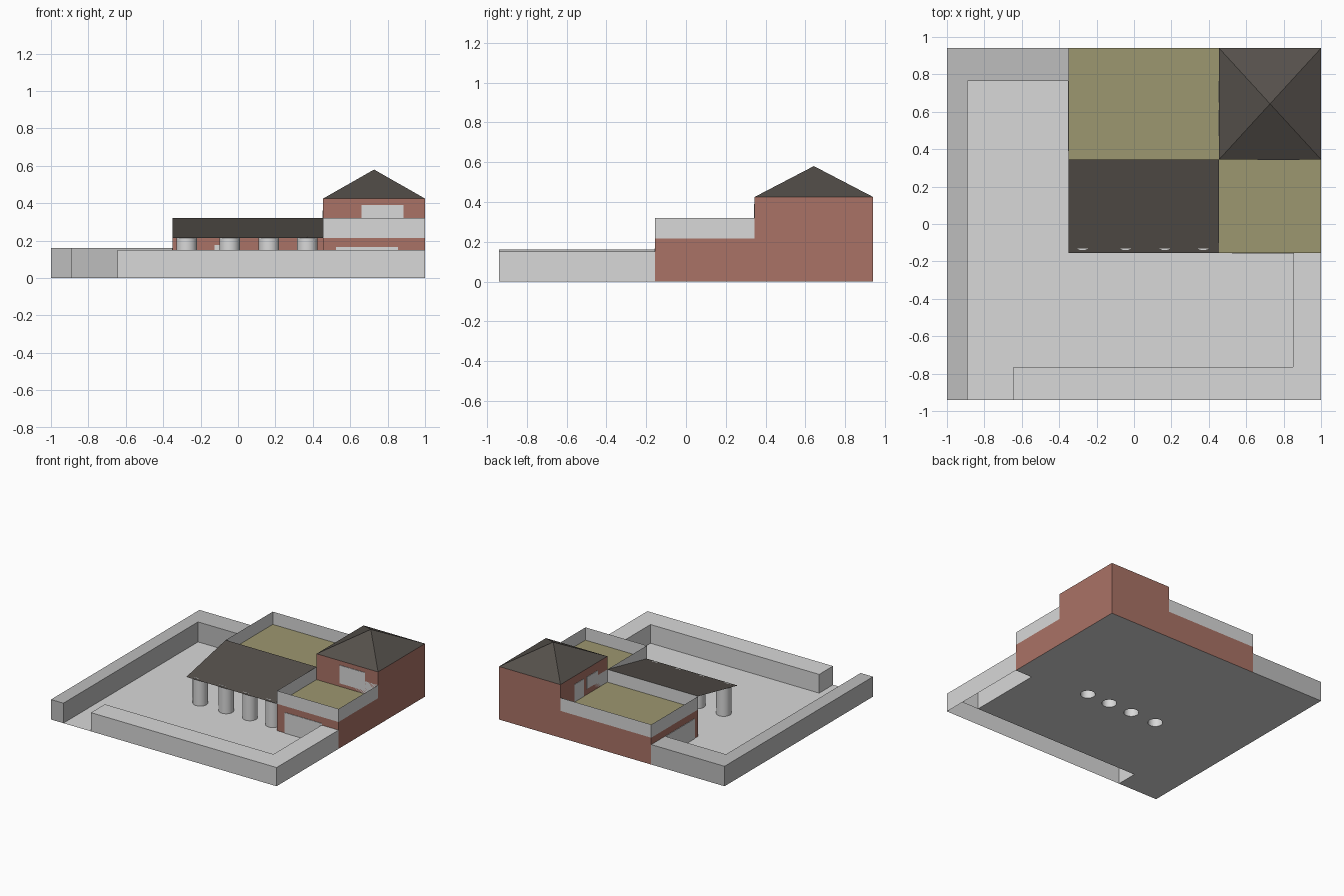
import bpy, bmesh, math

if "Cube" in bpy.data.objects:
    bpy.data.objects.remove(bpy.data.objects["Cube"])


def material(name, r, g, b):
    m = bpy.data.materials.new(name)
    m.diffuse_color = (r, g, b, 1)
    m.use_nodes = True
    m.node_tree.nodes["Principled BSDF"].inputs["Base Color"].default_value = m.diffuse_color
    return m


LIGHT = material("light_concrete", 0.69, 0.69, 0.69)
GREY = material("mid_grey_concrete", 0.51, 0.51, 0.51)
BRICK = material("red_brick", 0.40, 0.17, 0.133)
OLIVE = material("olive_terrace", 0.335, 0.31, 0.16)
ROOF = material("dark_roof", 0.09, 0.08, 0.07)


def finish(bm, name, mat):
    me = bpy.data.meshes.new(name)
    bm.to_mesh(me)
    bm.free()
    me.materials.append(mat)
    ob = bpy.data.objects.new(name, me)
    bpy.context.collection.objects.link(ob)
    return ob


def sheet(name, mat, faces):
    """Thin surface from a few polygons."""
    bm = bmesh.new()
    for f in faces:
        bm.faces.new([bm.verts.new(p) for p in f])
    bmesh.ops.remove_doubles(bm, verts=bm.verts, dist=1e-5)
    return finish(bm, name, mat)


def block(name, mat, x0, x1, y0, y1, z0, z1, bottom=False):
    """Axis-aligned box, open underneath by default."""
    bm = bmesh.new()
    bmesh.ops.create_cube(bm, size=1)
    for v in bm.verts:
        v.co = (x1 if v.co.x > 0 else x0, y1 if v.co.y > 0 else y0,
                z1 if v.co.z > 0 else z0)
    if not bottom:
        bmesh.ops.delete(bm, geom=[f for f in bm.faces if f.normal.z < -0.5],
                         context='FACES_ONLY')
    return finish(bm, name, mat)


def terrace(name, x0, x1, y0, y1):
    """Olive deck surrounded by an unthickened parapet."""
    c = [(x0, y0), (x1, y0), (x1, y1), (x0, y1)]
    sheet(name + "_deck", OLIVE, [[(x, y, DECK + 0.003) for x, y in c]])
    sheet(name + "_parapet", LIGHT,
          [[(*a, DECK), (*b, DECK), (*b, RIDGE), (*a, RIDGE)]
           for a, b in zip(c, c[1:] + c[:1])])


# Main plan lines
XL, XM, XR = -0.35, 0.455, 1.0
YF, YM, YB = -0.155, 0.345, 0.94
DECK, RIDGE, EAVE, APEX = 0.215, 0.32, 0.425, 0.58
COL_X, COL_Y, COL_R, SIDES = (-0.275, -0.045, 0.165, 0.37), -0.085, 0.055, 24

# Yard floor, with openings where the hollow columns stand
bm = bmesh.new()
outline = [(-1, -YB), (-0.645, -YB), (-0.645, -0.765), (0.85, -0.765),
           (0.85, YF), (XR, YF), (XR, YB), (-1, YB)]
rings = [outline] + [[(cx + COL_R * math.cos(math.tau * i / SIDES),
                       COL_Y + COL_R * math.sin(math.tau * i / SIDES))
                      for i in range(SIDES)] for cx in COL_X]
for ring in rings:
    vs = [bm.verts.new((x, y, 0)) for x, y in ring]
    for a, b in zip(vs, vs[1:] + vs[:1]):
        bm.edges.new((a, b))
bmesh.ops.triangle_fill(bm, edges=bm.edges[:], use_beauty=True, normal=(0, 0, 1))
finish(bm, "yard_floor", LIGHT)

# Boundary walls
block("left_wall", GREY, -1, -0.89, -YB, YB, 0, 0.16)
block("back_wall", GREY, -0.89, XL, 0.765, YB, 0, 0.16)
block("front_wall", LIGHT, -0.645, XR, -YB, -0.765, 0, 0.15)
block("right_wall", LIGHT, 0.85, XR, -0.765, YF, 0, 0.15)

# Brick volumes
block("rear_block", BRICK, XL, XM, YM, YB, 0, DECK)
block("front_wing", BRICK, XM, XR, YF, YM, 0, DECK)
block("tower", BRICK, XM, XR, YM, YB, 0, EAVE)

# Terraces on the two low volumes
terrace("rear_terrace", XL, XM, YM, YB)
terrace("wing_terrace", XM, XR, YF, YM)

# Sloping porch roof
sheet("porch_roof", ROOF, [[(XL, YF, DECK), (XM, YF, DECK),
                            (XM, YM, RIDGE), (XL, YM, RIDGE)]])

# Pyramid roof of the tower
corners = [(XM, YM, EAVE), (XR, YM, EAVE), (XR, YB, EAVE), (XM, YB, EAVE)]
peak = ((XM + XR) / 2, (YM + YB) / 2, APEX)
sheet("tower_roof", ROOF,
      [[a, b, peak] for a, b in zip(corners, corners[1:] + corners[:1])])

# Porch columns: hollow, open below, closed on top
for i, cx in enumerate(COL_X):
    bm = bmesh.new()
    bmesh.ops.create_cone(bm, cap_ends=True, segments=SIDES, radius1=COL_R,
                          radius2=COL_R, depth=0.22)
    bmesh.ops.translate(bm, verts=bm.verts, vec=(cx, COL_Y, 0.11))
    bmesh.ops.delete(bm, geom=[f for f in bm.faces if f.normal.z < -0.5],
                     context='FACES_ONLY')
    for f in bm.faces:
        f.smooth = abs(f.normal.z) < 0.5
    for e in bm.edges:
        e.smooth = not any(abs(f.normal.z) > 0.5 for f in e.link_faces)
    finish(bm, f"porch_column_{i + 1}", LIGHT)

# Doors and windows as thin plates
T = 0.004
for name, x0, x1, y, z0, z1 in [
        ("garage_door", 0.525, 0.855, YF, 0.0, 0.165),
        ("front_door", -0.125, 0.0, YM, 0.0, 0.178),
        ("porch_window", 0.11, 0.21, YM, 0.06, 0.165),
        ("tower_front_window", 0.66, 0.885, YM, 0.245, 0.39)]:
    block(name, LIGHT, x0, x1, y - T, y, z0, z1, True)
for name, x, y0, y1, z0, z1 in [
        ("side_door", XL, 0.39, 0.88, 0.0, 0.16),
        ("terrace_door", XM, 0.65, 0.765, 0.22, 0.36),
        ("terrace_window", XM, 0.47, 0.61, 0.265, 0.36)]:
    block(name, LIGHT, x - T, x, y0, y1, z0, z1, True)
